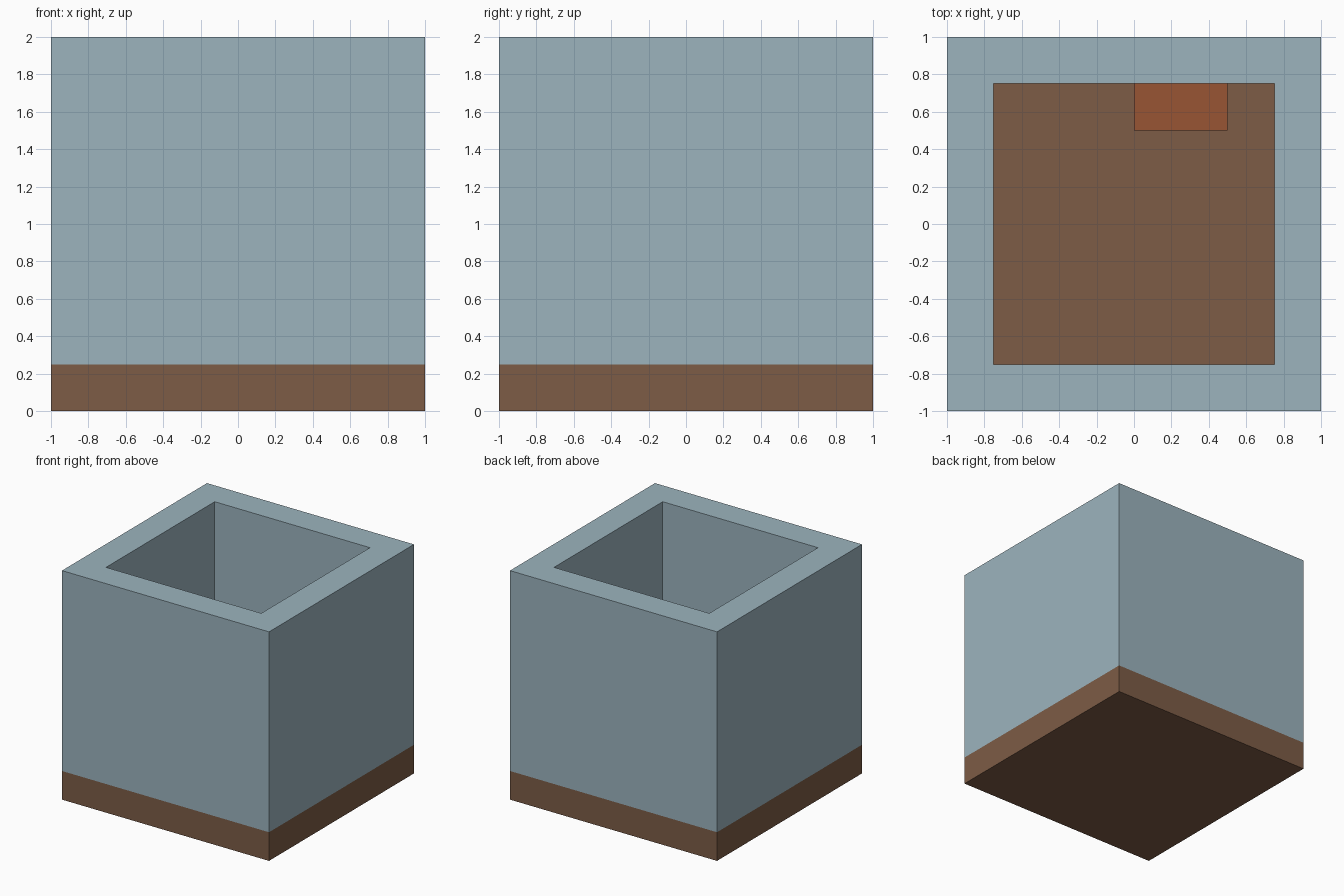
import bpy, bmesh
from mathutils import Matrix

if "Cube" in bpy.data.objects:
    bpy.data.objects.remove(bpy.data.objects["Cube"], do_unlink=True)

FLOOR, HEIGHT, WALL = 0.25, 2.0, 0.25


def material(name, rgb):
    mat = bpy.data.materials.new(name)
    mat.use_nodes = True
    mat.diffuse_color = (*rgb, 1)
    mat.node_tree.nodes["Principled BSDF"].inputs["Base Color"].default_value = (*rgb, 1)
    return mat


def box(bm, low, high):
    size = [b - a for a, b in zip(low, high)]
    mid = [(a + b) / 2 for a, b in zip(low, high)]
    bmesh.ops.create_cube(bm, size=1,
                          matrix=Matrix.Translation(mid) @ Matrix.Diagonal((*size, 1)))


def finish(bm, name, materials):
    bmesh.ops.recalc_face_normals(bm, faces=bm.faces)
    mesh = bpy.data.meshes.new(name)
    bm.to_mesh(mesh)
    bm.free()
    for mat in materials:
        mesh.materials.append(mat)
    obj = bpy.data.objects.new(name, mesh)
    bpy.context.collection.objects.link(obj)
    return obj


blue = material("pale blue", (0.332, 0.456, 0.515))
brown = material("earth brown", (0.205, 0.107, 0.061))
rust = material("rust orange", (0.314, 0.089, 0.034))

# Open-topped room: a cube with its top inset and sunk to floor level
bm = bmesh.new()
box(bm, (-1, -1, 0), (1, 1, HEIGHT))
top = max(bm.faces, key=lambda f: f.calc_center_median().z)
bmesh.ops.inset_individual(bm, faces=[top], thickness=WALL, use_even_offset=True)
inner = bmesh.ops.extrude_discrete_faces(bm, faces=[top])["faces"][0]
for vert in inner.verts:
    vert.co.z = FLOOR

# Split the outside at floor level; everything up to it is brown
bmesh.ops.bisect_plane(bm, geom=bm.verts[:] + bm.edges[:] + bm.faces[:],
                       plane_co=(0, 0, FLOOR), plane_no=(0, 0, 1))
for face in bm.faces:
    face.material_index = int(face.calc_center_median().z < FLOOR + 0.01)
finish(bm, "room_walls_and_floor", [blue, brown])

# Low block against the back wall
bm = bmesh.new()
box(bm, (0, 0.5, FLOOR), (0.5, 1 - WALL, 0.75))
finish(bm, "back_wall_block", [rust])
